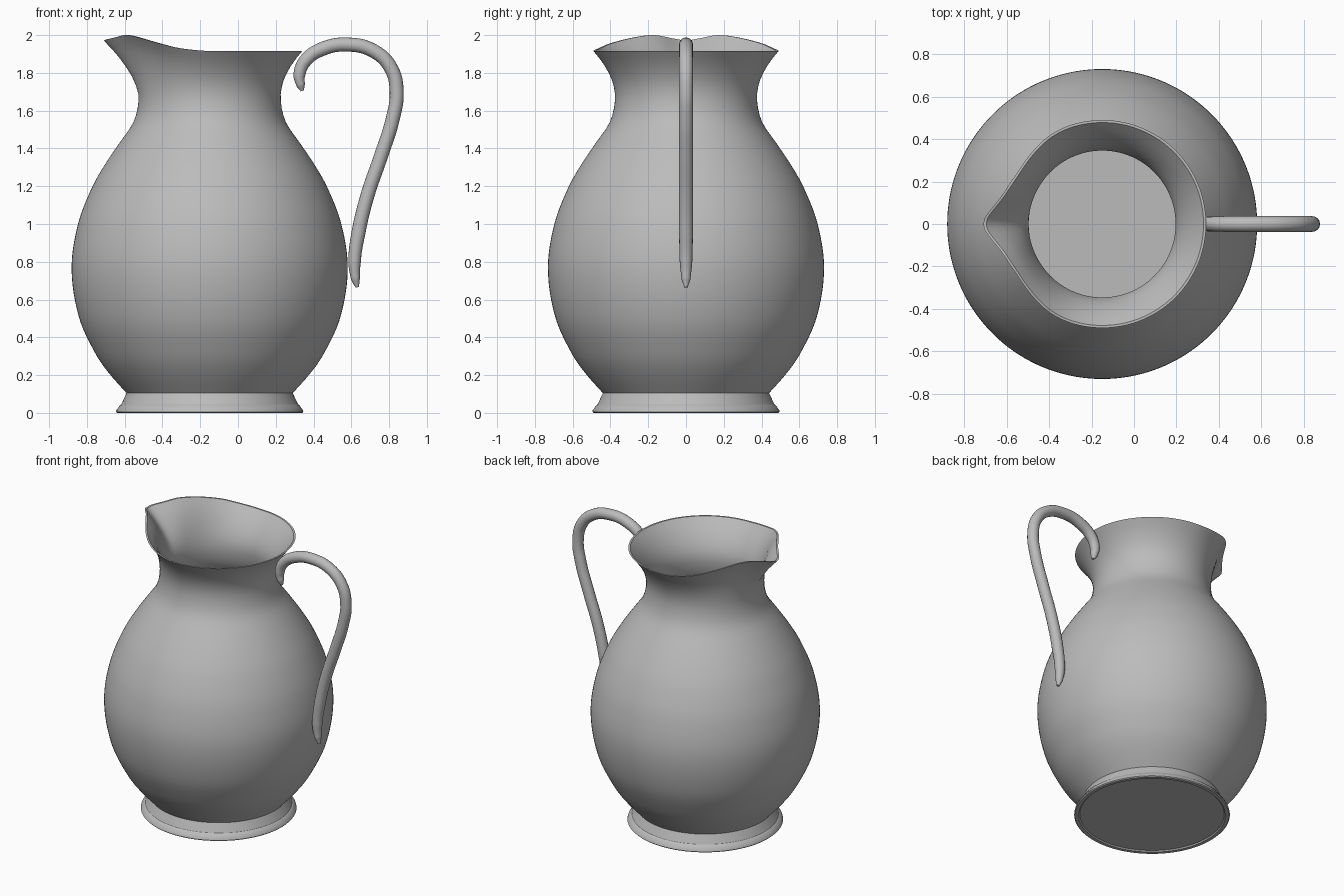
import bpy, bmesh, math

if "Cube" in bpy.data.objects:
    bpy.data.objects.remove(bpy.data.objects["Cube"])

CX = -0.15      # axis of the jug body
SEG = 144

clay = bpy.data.materials.new("plain grey")
clay.diffuse_color = (0.5, 0.5, 0.5, 1)
clay.use_nodes = True
clay.node_tree.nodes["Principled BSDF"].inputs["Base Color"].default_value = clay.diffuse_color


def spline(pts, x):
    """Smooth curve through (x, value) points."""
    if x <= pts[0][0]:
        return pts[0][1]
    if x >= pts[-1][0]:
        return pts[-1][1]
    i = max(k for k in range(len(pts) - 1) if pts[k][0] <= x)

    def slope(k):
        a, b = pts[max(k - 1, 0)], pts[min(k + 1, len(pts) - 1)]
        return (b[1] - a[1]) / (b[0] - a[0])
    (x0, y0), (x1, y1) = pts[i], pts[i + 1]
    h = x1 - x0
    t = (x - x0) / h
    return ((2*t**3 - 3*t*t + 1) * y0 + (t**3 - 2*t*t + t) * h * slope(i)
            + (3*t*t - 2*t**3) * y1 + (t**3 - t*t) * h * slope(i + 1))


# Outer radius by height
BODY = [(0.105, 0.44), (0.2, 0.525), (0.3, 0.597), (0.5, 0.69), (0.76, 0.731), (1.0, 0.697),
        (1.2, 0.62), (1.33, 0.545), (1.43, 0.477), (1.54, 0.403), (1.66, 0.376), (1.75, 0.388),
        (1.82, 0.42), (1.87, 0.453), (1.9, 0.478), (1.915, 0.49)]
# Spout: rim radius and lift by angle away from -x
RIM_R = [(0, 0.56), (3, 0.555), (7, 0.532), (14, 0.498), (22, 0.478), (32, 0.468), (45, 0.473),
         (60, 0.486), (75, 0.49), (180, 0.49)]
RIM_Z = [(0, 0.055), (8, 0.068), (21, 0.085), (36, 0.073), (56, 0.042), (70, 0.017),
         (85, 0.003), (95, 0), (180, 0)]

# Profile: foot, outer wall, rim, inner wall, inner floor
N = 48
zs = [0.105 + 1.81 * i / N for i in range(N + 1)]
profile = [(0.46, 0.008), (0.468, 0.0), (0.49, 0.0), (0.496, 0.006), (0.494, 0.014),
           (0.474, 0.042), (0.468, 0.045)]
profile += [(spline(BODY, z), z) for z in zs]
for z in reversed(zs):
    if z > 0.15:
        thick = 0.03 - 0.018 * min(1, max(0, (z - 1.7) / 0.215))
        profile.append((spline(BODY, z) - thick, z))
profile.append((0.44, 0.14))

bm = bmesh.new()
rings = []
for r, z in profile:
    w = min(1, max(0, (z - 1.66) / 0.255))
    w = w * w * (3 - 2 * w)
    ring = []
    for k in range(SEG):
        a = 2 * math.pi * k / SEG
        deg = abs(math.degrees(a))
        deg = min(deg, 360 - deg)
        rr = r * (1 + w * (spline(RIM_R, deg) / 0.49 - 1))
        ring.append(bm.verts.new((CX - rr * math.cos(a), rr * math.sin(a),
                                  z + w * spline(RIM_Z, deg))))
    rings.append(ring)
for a, b in zip(rings, rings[1:]):
    for k in range(SEG):
        j = (k + 1) % SEG
        bm.faces.new((a[k], a[j], b[j], b[k]))
bm.faces.new(rings[0])
bm.faces.new(rings[-1])
bmesh.ops.recalc_face_normals(bm, faces=bm.faces)
mesh = bpy.data.meshes.new("jug_body")
bm.to_mesh(mesh)
bm.free()
body = bpy.data.objects.new("jug_body", mesh)
bpy.context.collection.objects.link(body)

# Handle: round tube with tapered ends (x, z, thickness)
path = [(0.341, 1.705, 0.25), (0.332, 1.735, 0.62), (0.325, 1.79, 0.85), (0.357, 1.865, 0.95),
        (0.45, 1.928, 1), (0.58, 1.95, 1), (0.72, 1.915, 1), (0.81, 1.825, 1), (0.84, 1.70, 1),
        (0.82, 1.56, 1), (0.757, 1.36, 1), (0.685, 1.15, 1), (0.637, 0.95, 1),
        (0.617, 0.8, 0.9), (0.622, 0.71, 0.65), (0.632, 0.665, 0.25)]
cu = bpy.data.curves.new("handle", 'CURVE')
cu.dimensions = '3D'
cu.bevel_depth = 0.037
cu.bevel_resolution = 6
cu.resolution_u = 8
cu.use_fill_caps = True
sp = cu.splines.new('BEZIER')
sp.bezier_points.add(len(path) - 1)
for p, (x, z, rad) in zip(sp.bezier_points, path):
    p.co = (x, 0, z)
    p.radius = rad
    p.handle_left_type = p.handle_right_type = 'AUTO'
handle = bpy.data.objects.new("handle", cu)
bpy.context.collection.objects.link(handle)
bpy.ops.object.select_all(action='DESELECT')
handle.select_set(True)
bpy.context.view_layer.objects.active = handle
bpy.ops.object.convert(target='MESH')
handle = bpy.context.view_layer.objects.active

for ob in (body, handle):
    ob.data.materials.clear()
    ob.data.materials.append(clay)
    bpy.ops.object.select_all(action='DESELECT')
    ob.select_set(True)
    bpy.context.view_layer.objects.active = ob
    bpy.ops.object.shade_smooth_by_angle(angle=math.radians(35))
